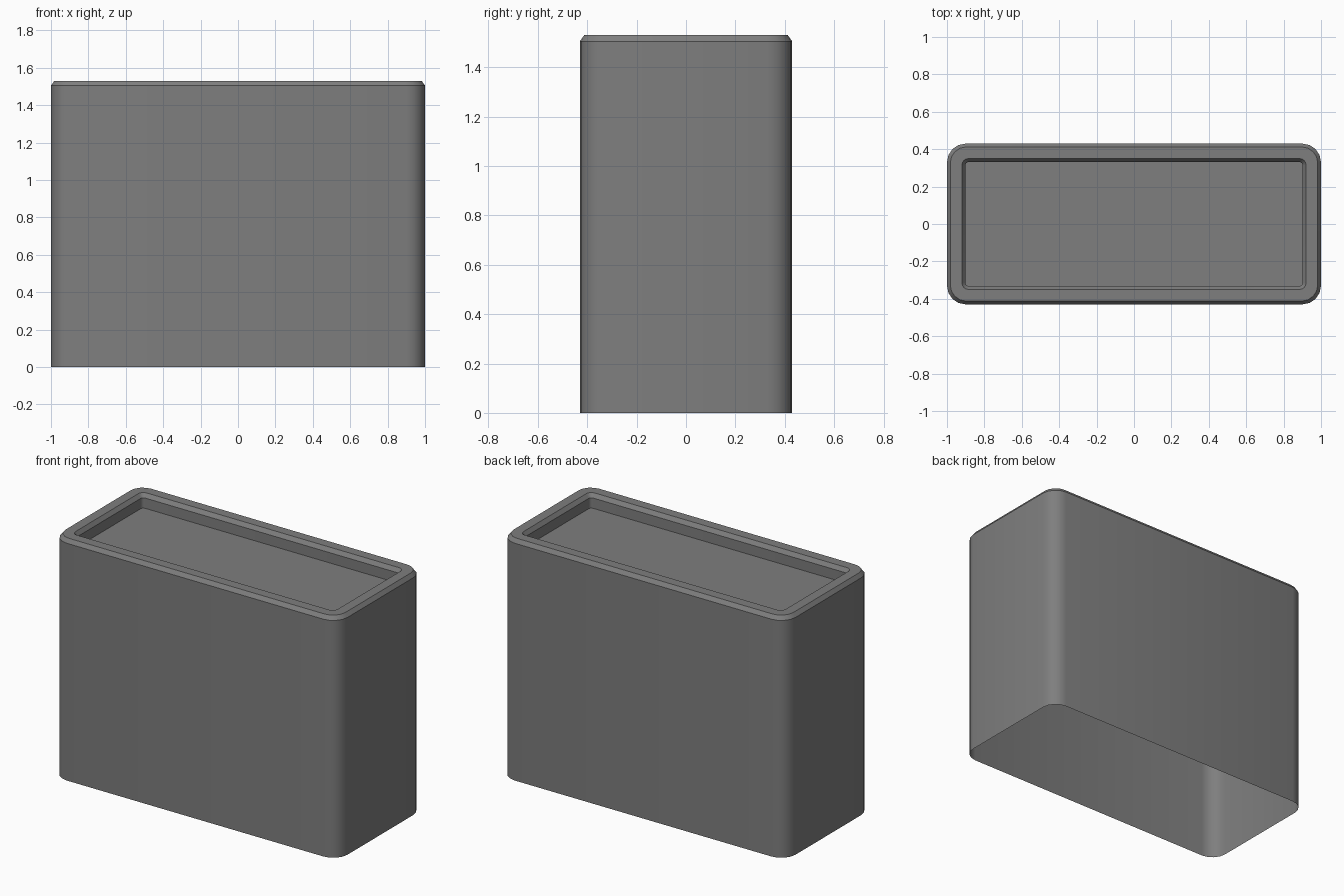
import bpy, bmesh
from math import pi, sin, cos

cube = bpy.data.objects.get("Cube")
if cube:
    bpy.data.objects.remove(cube, do_unlink=True)


def material(name, color):
    mat = bpy.data.materials.new(name)
    mat.use_nodes = True
    mat.diffuse_color = color
    mat.node_tree.nodes["Principled BSDF"].inputs["Base Color"].default_value = color
    return mat


HALF_X, HALF_Y, SEGMENTS = 1.0, 0.43, 4
grey = material("planter grey", (0.21, 0.21, 0.21, 1))


def rounded_ring(bm, inset, radius, z):
    """Rounded rectangle of vertices, inset from the outer footprint."""
    cx, cy = HALF_X - inset - radius, HALF_Y - inset - radius
    ring = []
    for quarter, (sx, sy) in enumerate([(1, 1), (-1, 1), (-1, -1), (1, -1)]):
        for i in range(SEGMENTS + 1):
            a = (quarter + i / SEGMENTS) * pi / 2
            ring.append(bm.verts.new((sx * cx + radius * cos(a), sy * cy + radius * sin(a), z)))
    return ring


def build(name, levels, cap=False):
    """Skin a stack of (inset, radius, z) rings, optionally closing the last."""
    bm = bmesh.new()
    rings = [rounded_ring(bm, *level) for level in levels]
    for low, high in zip(rings, rings[1:]):
        for i in range(len(low)):
            j = (i + 1) % len(low)
            bm.faces.new((low[i], low[j], high[j], high[i]))
    if cap:
        bm.faces.new(rings[-1])
    mesh = bpy.data.meshes.new(name)
    bm.to_mesh(mesh)
    bm.free()
    mesh.materials.append(grey)
    obj = bpy.data.objects.new(name, mesh)
    bpy.context.collection.objects.link(obj)
    bpy.ops.object.select_all(action='DESELECT')
    obj.select_set(True)
    bpy.context.view_layer.objects.active = obj
    bpy.ops.object.shade_smooth_by_angle()
    return obj


# Thin outer walls, open underneath, bevelled rim and recessed top panel
build("planter_body", [
    (0, 0.1, 0),
    (0, 0.1, 1.505),
    (0.018, 0.085, 1.53),
    (0.08, 0.035, 1.53),
    (0.098, 0.02, 1.505),
    (0.098, 0.02, 1.44),
], cap=True)
